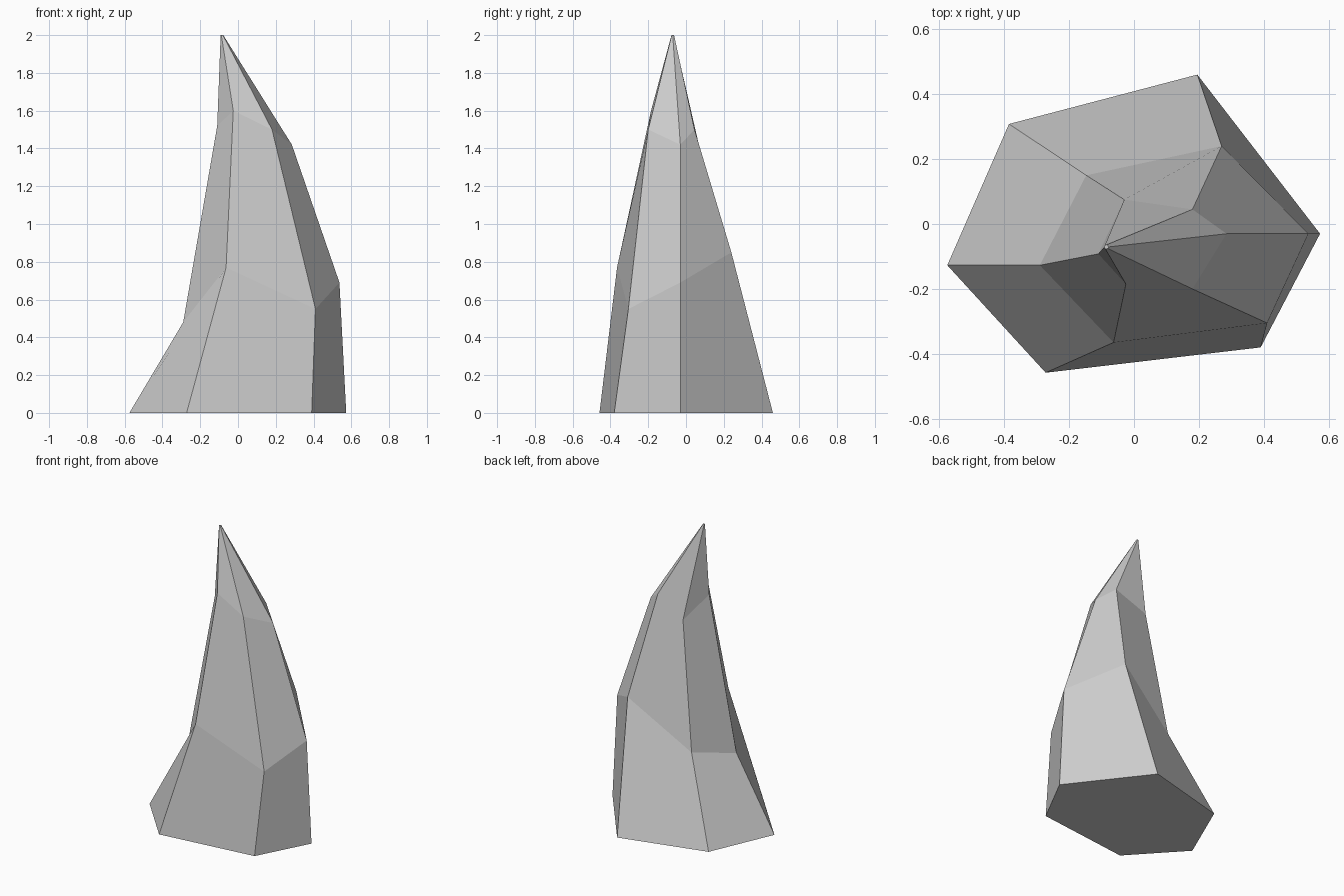
import bpy, bmesh

if "Cube" in bpy.data.objects:
    bpy.data.objects.remove(bpy.data.objects["Cube"])

# Six-sided rings of the bent rock spike, bottom to top
rings = [
    [(-.575, -.127, 0), (-.272, -.458, 0), (.39, -.38, 0),
     (.573, -.03, 0), (.195, .46, 0), (-.385, .308, 0)],
    [(-.29, -.127, .48), (-.063, -.365, .77), (.41, -.305, .55),
     (.537, -.03, .69), (.27, .24, .85), (-.147, .15, .55)],
    [(-.11, -.092, 1.52), (-.025, -.185, 1.6), (.18, -.2, 1.5),
     (.285, -.03, 1.42), (.18, .045, 1.5), (-.03, .075, 1.39)],
]
# Tiny blunt tip, a shrunken copy of the base outline
rings.append([(-.085 + x * .012, -.07 + y * .015, 2) for x, y, z in rings[0]])

bm = bmesh.new()
loops = [[bm.verts.new(p) for p in ring] for ring in rings]
for low, high in zip(loops, loops[1:]):
    for i in range(6):
        j = (i + 1) % 6
        bm.faces.new((low[i], low[j], high[j], high[i]))
bm.faces.new(loops[0][::-1])
bm.faces.new(loops[-1])
bmesh.ops.recalc_face_normals(bm, faces=bm.faces)

mesh = bpy.data.meshes.new("rock_spike")
bm.to_mesh(mesh)
bm.free()
bpy.context.collection.objects.link(bpy.data.objects.new("rock_spike", mesh))
